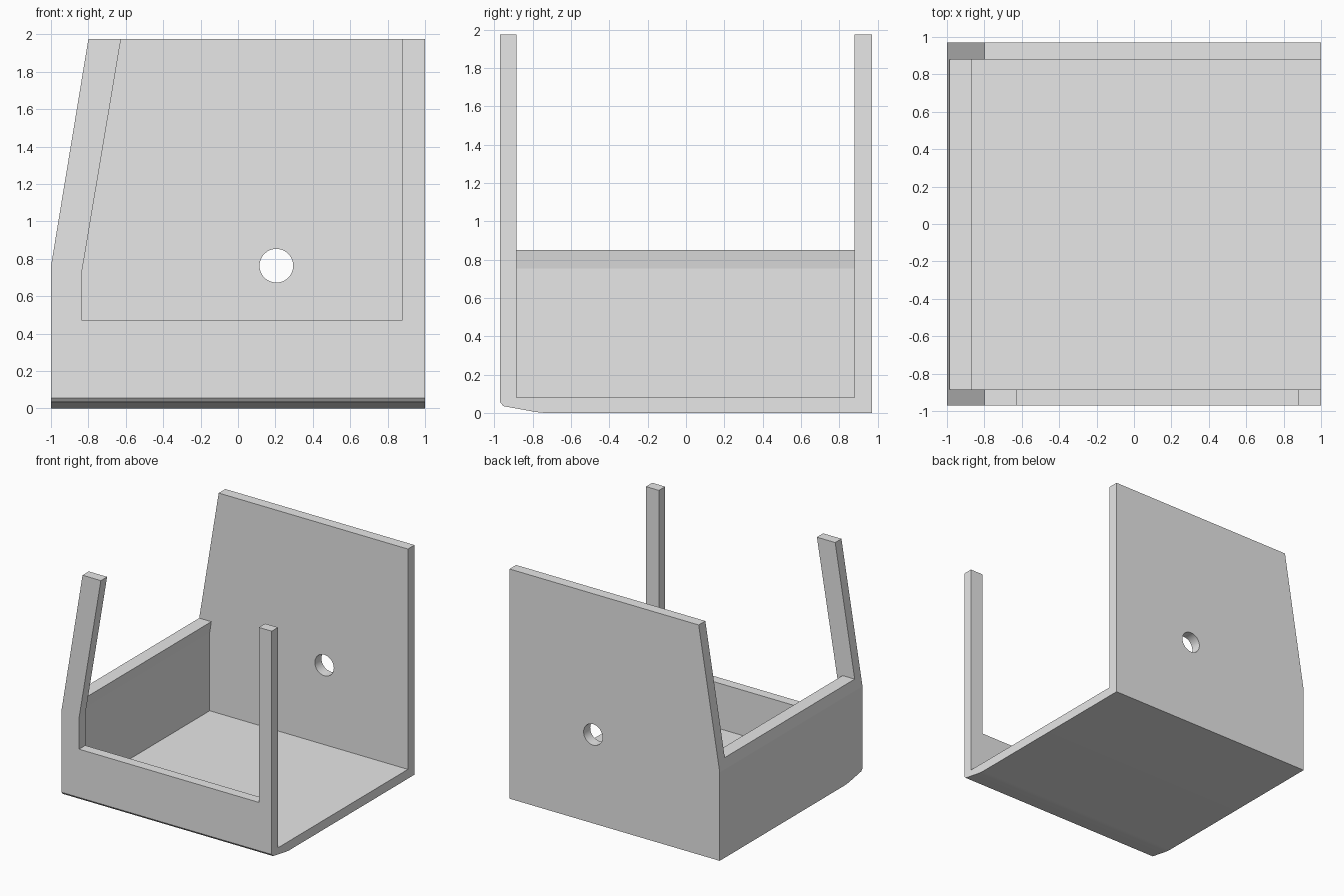
import bpy, bmesh, math
from mathutils import Vector

cube = bpy.data.objects.get("Cube")
if cube:
    bpy.data.objects.remove(cube, do_unlink=True)

grey = bpy.data.materials.new("light grey")
grey.use_nodes = True
grey.diffuse_color = (0.8, 0.8, 0.8, 1)
grey.node_tree.nodes["Principled BSDF"].inputs["Base Color"].default_value = (0.8, 0.8, 0.8, 1)


def prism(name, profile, axis, start, end):
    """Extrude a closed profile along the x axis (profile y,z) or y axis (profile x,z)."""
    place = (lambda a, b: (start, a, b)) if axis == "x" else (lambda a, b: (a, start, b))
    move = Vector((end - start, 0, 0)) if axis == "x" else Vector((0, end - start, 0))
    bm = bmesh.new()
    face = bm.faces.new([bm.verts.new(place(a, b)) for a, b in profile])
    result = bmesh.ops.extrude_face_region(bm, geom=[face])
    verts = [v for v in result["geom"] if isinstance(v, bmesh.types.BMVert)]
    bmesh.ops.translate(bm, verts=verts, vec=move)
    bmesh.ops.recalc_face_normals(bm, faces=bm.faces)
    mesh = bpy.data.meshes.new(name)
    bm.to_mesh(mesh)
    bm.free()
    mesh.materials.append(grey)
    obj = bpy.data.objects.new(name, mesh)
    bpy.context.collection.objects.link(obj)
    return obj


def cut(target, cutter, operation="DIFFERENCE"):
    """Apply a boolean and discard the cutter."""
    mod = target.modifiers.new(cutter.name, "BOOLEAN")
    mod.object, mod.operation, mod.solver = cutter, operation, "EXACT"
    cutter.hide_render = True
    bpy.context.view_layer.objects.active = target
    bpy.ops.object.modifier_apply(modifier=mod.name)
    bpy.data.objects.remove(cutter, do_unlink=True)


# Outer block with the sloping left edge
body = prism("open_bracket_body",
             [(-1, 0), (1, 0), (1, 1.975), (-0.8, 1.975), (-1, 0.76)], "y", -0.97, 0.97)

# Chamfered lower front edge
cut(body, prism("bottom_shape",
                [(-1.2, 2.2), (-1.2, 0.5), (-0.97, 0.5), (-0.97, 0.055), (-0.953, 0.035),
                 (-0.78, 0.004), (-0.74, 0), (1.2, 0), (1.2, 2.2)], "x", -1.2, 1.2), "INTERSECT")

# Inner cavity, open to the side and top, leaving a low end wall
cut(body, prism("cavity",
                [(-0.885, 0.08), (1.2, 0.08), (1.2, 2.2), (-1.2, 2.2), (-1.2, 0.85),
                 (-0.87, 0.85), (-0.885, 0.755)], "y", -0.885, 0.88))

# Front opening that leaves two upright posts
cut(body, prism("front_opening",
                [(-0.833, 0.47), (0.877, 0.47), (0.877, 2.2), (-0.588, 2.2), (-0.833, 0.74)],
                "y", -1.2, -0.8))

# Round hole through the back panel
circle = [(0.205 + 0.09 * math.cos(math.tau * i / 48), 0.763 + 0.09 * math.sin(math.tau * i / 48))
          for i in range(48)]
cut(body, prism("back_hole", circle, "y", 0.7, 1.2))

# Smooth only the shallow curves
bpy.ops.object.select_all(action="DESELECT")
body.select_set(True)
bpy.context.view_layer.objects.active = body
bpy.ops.object.shade_smooth_by_angle(angle=math.radians(8))
